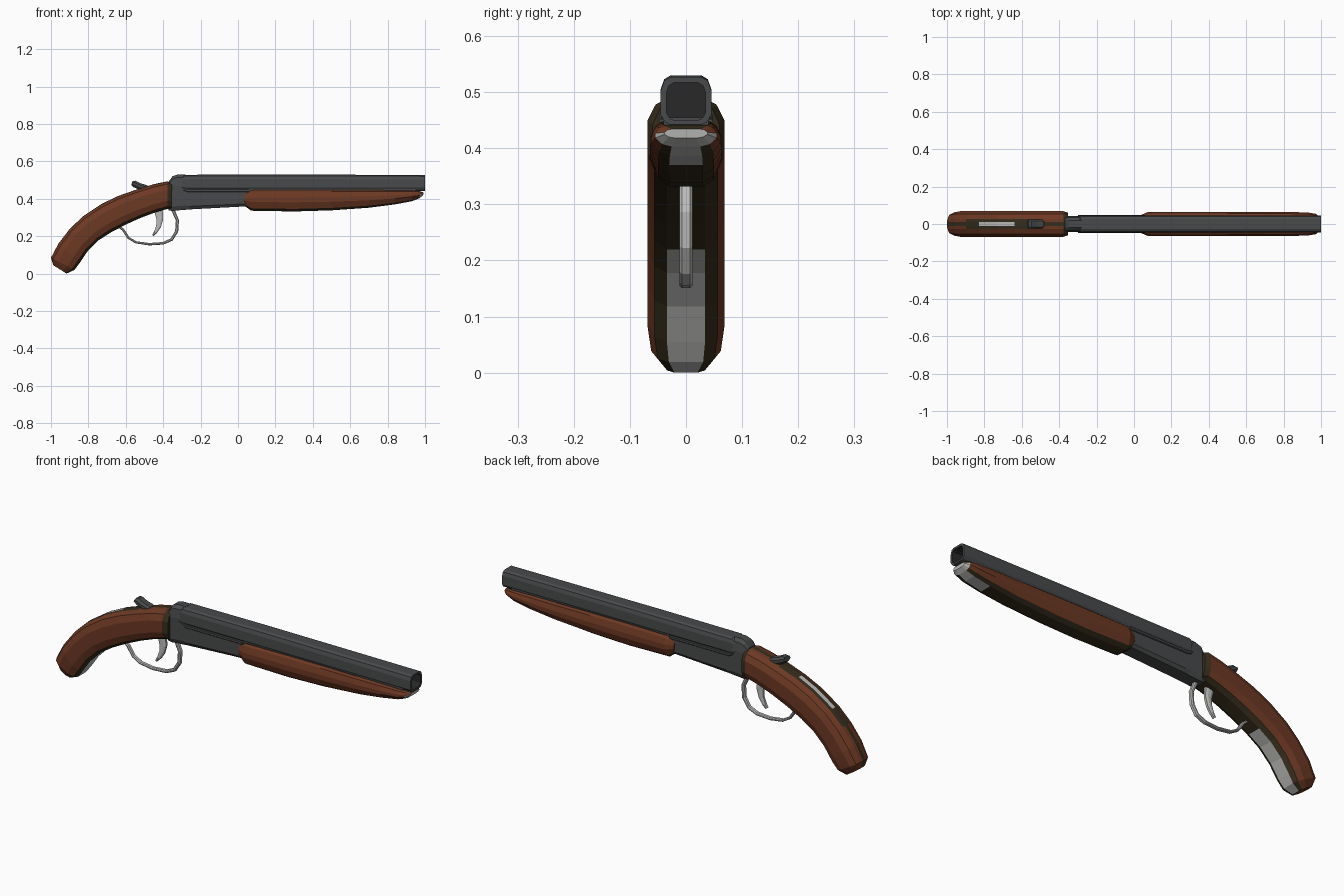
import bpy, bmesh
from mathutils import Vector


def material(name, rgb):
    m = bpy.data.materials.new(name)
    m.diffuse_color = (*rgb, 1)
    return m


MATS = [material("dark_steel", (0.065, 0.067, 0.069)),
        material("red_brown_wood", (0.150, 0.040, 0.017)),
        material("dark_olive_wood", (0.036, 0.026, 0.012)),
        material("bright_metal", (0.50, 0.50, 0.49)),
        material("black_bore", (0.022, 0.022, 0.023))]
STEEL, WOOD, OLIVE, BRIGHT, BORE = range(5)


def loft(name, half, stations, rule):
    """Skin mirrored sections: half = (y, t) from top to bottom,
    stations = (top x, top z, bottom x, bottom z, width factor).
    rule(j, centre): j = -1 top strip, 0.. sides, n-1 bottom strip, 99 caps."""
    n = len(half)
    ring = half + [(-y, t) for y, t in reversed(half)]
    bm = bmesh.new()
    rows = []
    for tx, tz, bx, bz, w in stations:
        top, bot = Vector((tx, 0, tz)), Vector((bx, 0, bz))
        rows.append([bm.verts.new(bot.lerp(top, t) + Vector((0, y * w, 0)))
                     for y, t in ring])
    for a, b in zip(rows, rows[1:]):
        for k in range(2 * n):
            q = (k + 1) % (2 * n)
            f = bm.faces.new((a[k], a[q], b[q], b[k]))
            j = k if k < n else (-1 if k == 2 * n - 1 else 2 * n - 2 - k)
            f.material_index = rule(j, f.calc_center_median())
    for row in (rows[0], rows[-1]):
        f = bm.faces.new(row)
        f.material_index = rule(99, f.calc_center_median())
    bmesh.ops.recalc_face_normals(bm, faces=bm.faces)
    me = bpy.data.meshes.new(name)
    bm.to_mesh(me)
    bm.free()
    for m in MATS:
        me.materials.append(m)
    ob = bpy.data.objects.new(name, me)
    bpy.context.collection.objects.link(ob)
    return ob


def strap(name, path, thick, half_width, mat):
    """Flat bar following an x-z path; thick = thickness per point."""
    pts = [Vector(p) for p in path]
    st = []
    for i, p in enumerate(pts):
        d = (pts[min(i + 1, len(pts) - 1)] - pts[max(i - 1, 0)]).normalized()
        o = Vector((-d.y, d.x)) * thick[i] / 2
        st.append((p.x + o.x, p.y + o.y, p.x - o.x, p.y - o.y, 1))
    h = half_width
    return loft(name, [(h * .6, 1), (h, .7), (h, .3), (h * .6, 0)], st,
                lambda j, c: mat)


# Curved pistol grip
def grip_rule(j, c):
    if c.x > -0.385:
        return OLIVE
    if j == -1:
        return BRIGHT if -0.84 < c.x < -0.62 else OLIVE
    if j == 0:
        return OLIVE if -0.92 < c.x < -0.5 else WOOD
    if j == 6:
        return BRIGHT if c.x < -0.68 else OLIVE
    return OLIVE if j == 5 else WOOD


loft("grip",
     [(.011, 1), (.028, .985), (.054, .9), (.069, .7), (.069, .3), (.056, .09), (.034, 0)],
     [(-.352, .485, -.352, .343, .86),
      (-.378, .493, -.378, .345, 1),
      (-.45, .478, -.44, .328, 1),
      (-.54, .450, -.52, .298, 1),
      (-.64, .415, -.60, .262, 1),
      (-.73, .372, -.68, .220, 1),
      (-.83, .305, -.745, .178, 1),
      (-.90, .238, -.805, .118, 1),
      (-.96, .160, -.848, .055, 1),
      (-1.0, .085, -.875, .019, .9),
      (-.988, .045, -.917, .0, .6)], grip_rule)


# Receiver
loft("receiver",
     [(.020, 1), (.036, .92), (.043, .7), (.043, .12), (.032, 0)],
     [(-.368, .495, -.372, .337, .9),
      (-.350, .520, -.350, .335, 1),
      (-.325, .529, -.32, .338, 1),
      (-.28, .529, -.28, .341, 1),
      (-.26, .48, -.26, .343, 1),
      (-.02, .475, -.02, .356, 1),
      (.06, .470, .06, .360, 1)],
     lambda j, c: STEEL)

# Side plates on the receiver, stepping out below the barrel
loft("receiver_band",
     [(.045, 1), (.048, .8), (.048, .2), (.045, 0)],
     [(-.30, .462, -.29, .445, 1), (-.27, .452, -.27, .436, 1),
      (.06, .452, .06, .436, 1)], lambda j, c: STEEL)

# Barrel: outer skin turning in at the muzzle to a deep bore
square = [(.027, 1), (.039, .92), (.045, .72), (.045, .2), (.037, .05), (.028, 0)]
loft("barrel", square,
     [(-.315, .505, -.315, .455, .75),
      (-.285, .528, -.285, .443, 1),
      (.15, .530, .15, .442, 1),
      (1.0, .527, 1.0, .442, 1),
      (1.0, .517, 1.0, .450, .78),
      (.45, .517, .45, .450, .78)],
     lambda j, c: BORE if (c.x < .8 and j == 99 and c.x > 0) or
     (.6 < c.x < .8) else STEEL)


# Wooden fore-end with worn tip
def fore_rule(j, c):
    if j == 99:
        return BRIGHT if c.x > .9 else OLIVE
    if j == 5:
        return BRIGHT if c.x > .78 else OLIVE
    if c.x > .965 and j >= 2:
        return BRIGHT
    return OLIVE if j == 4 or j == -1 else WOOD


loft("fore_end",
     [(.044, 1), (.055, .92), (.064, .65), (.064, .42), (.050, .12), (.030, 0)],
     [(.035, .432, .035, .362, .74),
      (.08, .446, .07, .336, 1),
      (.30, .448, .30, .332, 1),
      (.50, .448, .50, .338, 1),
      (.70, .446, .70, .352, 1),
      (.84, .445, .84, .370, 1),
      (.93, .443, .93, .387, .96),
      (.975, .440, .97, .403, .85),
      (.992, .434, .99, .418, .6)], fore_rule)

# Dark rail between barrel and fore-end
loft("barrel_rail", [(.040, 1), (.040, 0)],
     [(.03, .455, .03, .430, 1), (.95, .455, .95, .430, 1)],
     lambda j, c: STEEL)

# Hammer spur
strap("hammer", [(-.567, .484), (-.555, .480), (-.525, .466), (-.495, .458), (-.475, .440)],
      [.020, .036, .034, .034, .03], .025, STEEL)

# Trigger guard and trigger
strap("trigger_guard",
      [(-.645, .258), (-.615, .235), (-.585, .190), (-.545, .167), (-.475, .157),
       (-.40, .162), (-.355, .182), (-.328, .225), (-.324, .285), (-.340, .322), (-.35, .348)],
      [.014, .013, .012, .012, .013, .014, .016, .017, .017, .018, .020], .0115, BRIGHT)
strap("trigger",
      [(-.425, .335), (-.418, .290), (-.425, .252), (-.440, .222), (-.455, .203)],
      [.045, .036, .026, .018, .010], .010, BRIGHT)
